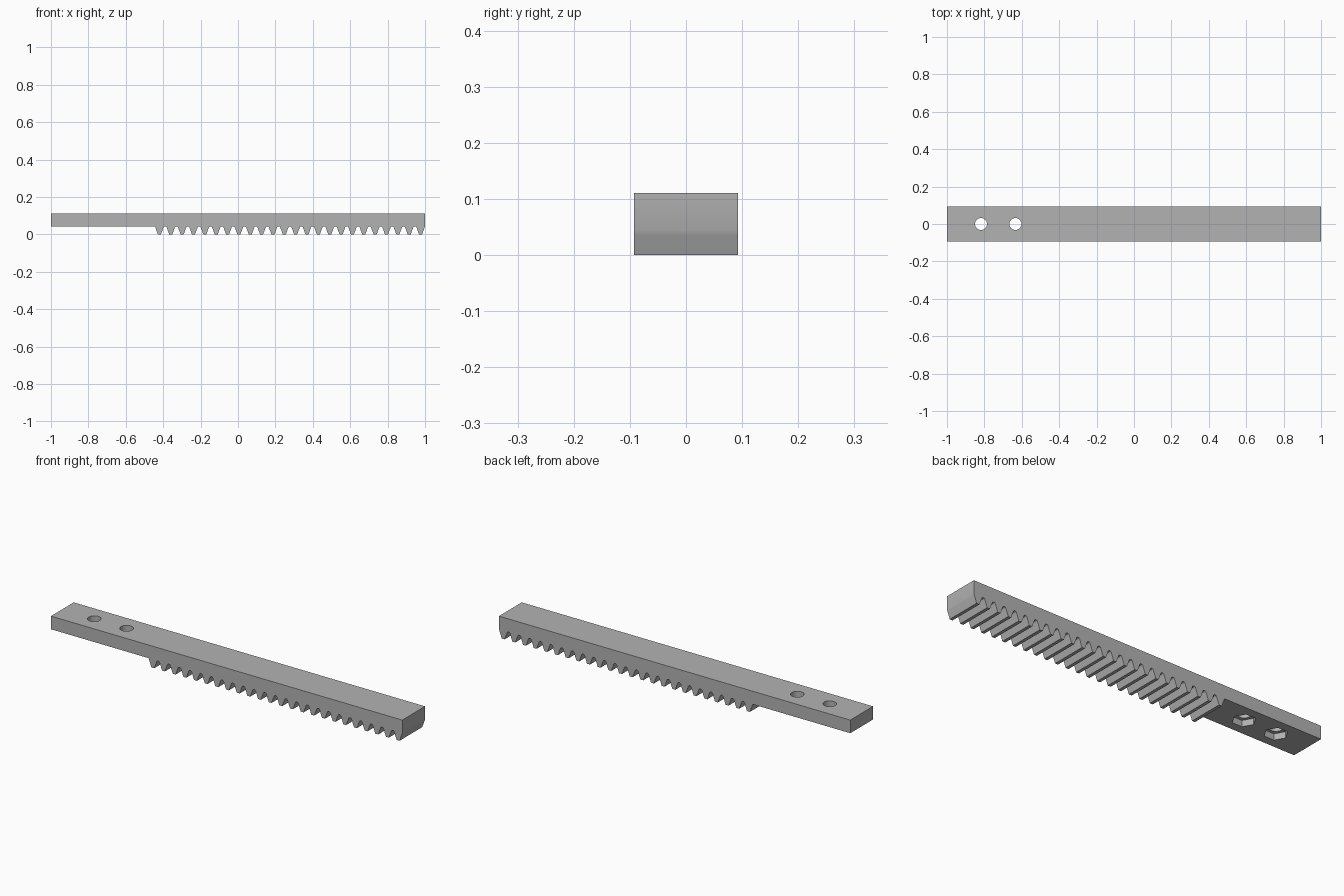
import bpy
import bmesh
import math

cube = bpy.data.objects.get("Cube")
if cube:
    bpy.data.objects.remove(cube, do_unlink=True)

HALF_WIDTH = 0.0925
TOP = 0.111
ROOT = 0.0434
PITCH = 0.0607
TEETH = 24
FIRST = 1 - 0.024 - (TEETH - 1) * PITCH
HOLES = (-0.818, -0.634)

steel = bpy.data.materials.new("plain grey")
steel.use_nodes = True
grey = (0.45, 0.45, 0.45, 1)
steel.diffuse_color = grey
steel.node_tree.nodes["Principled BSDF"].inputs["Base Color"].default_value = grey


def prism(name, outline, axis, start, end):
    """Extrude a 2D outline along y (outline in x, z) or z (outline in x, y)."""
    place = (lambda a, b, c: (a, c, b)) if axis == "y" else (lambda a, b, c: (a, b, c))
    bm = bmesh.new()
    low = [bm.verts.new(place(a, b, start)) for a, b in outline]
    high = [bm.verts.new(place(a, b, end)) for a, b in outline]
    bm.faces.new(low)
    bm.faces.new(high)
    for i in range(len(low)):
        j = (i + 1) % len(low)
        bm.faces.new((low[i], low[j], high[j], high[i]))
    bmesh.ops.recalc_face_normals(bm, faces=bm.faces)
    mesh = bpy.data.meshes.new(name)
    bm.to_mesh(mesh)
    bm.free()
    mesh.materials.append(steel)
    obj = bpy.data.objects.new(name, mesh)
    bpy.context.collection.objects.link(obj)
    return obj


def circle(x, radius, sides):
    return [(x + radius * math.cos(math.tau * i / sides),
             radius * math.sin(math.tau * i / sides)) for i in range(sides)]


# Rack profile: plain bar at the left, straight-flanked teeth with rounded roots
half_tooth = [(0.0082, 0), (0.0210, 0.035), (0.0226, 0.0388), (0.0252, 0.0418)]
outline = [(-1, TOP), (-1, ROOT), (FIRST - 0.024, ROOT)]
for n in range(TEETH):
    centre = FIRST + n * PITCH
    left = half_tooth[:2] if n == 0 else half_tooth
    right = half_tooth[:2] if n == TEETH - 1 else half_tooth
    outline += [(centre - dx, z) for dx, z in reversed(left)]
    outline += [(centre + dx, z) for dx, z in right]
    if n < TEETH - 1:
        outline.append((centre + PITCH / 2, ROOT))
outline += [(1, ROOT), (1, TOP)]
rack = prism("toothed_rack", outline, "y", -HALF_WIDTH, HALF_WIDTH)

# Screw holes with hexagonal nut pockets underneath
cutters = []
for x in HOLES:
    cutters.append(prism("nut_pocket_cutter", circle(x, 0.055, 6), "z", 0, 0.075))
    cutters.append(prism("screw_hole_cutter", circle(x, 0.032, 32), "z", 0.01, 0.2))
for cutter in cutters:
    cut = rack.modifiers.new("cut", "BOOLEAN")
    cut.operation = "DIFFERENCE"
    cut.solver = "EXACT"
    cut.object = cutter

# Apply the cuts and smooth the gentle curves
bpy.ops.object.select_all(action="DESELECT")
rack.select_set(True)
bpy.context.view_layer.objects.active = rack
for modifier in list(rack.modifiers):
    bpy.ops.object.modifier_apply(modifier=modifier.name)
for cutter in cutters:
    bpy.data.objects.remove(cutter, do_unlink=True)
bpy.ops.object.shade_smooth_by_angle(angle=math.radians(30))
